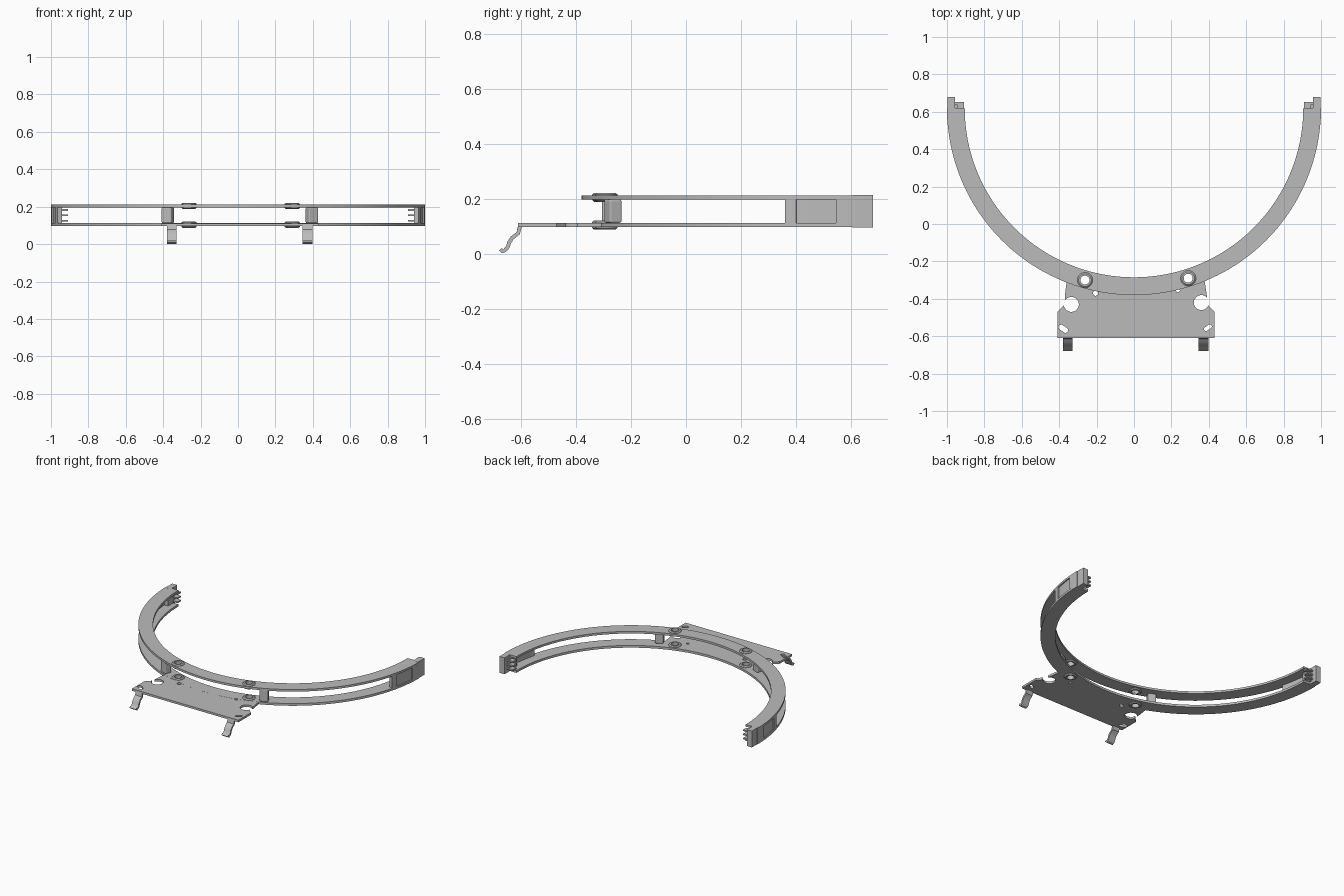
import bpy, bmesh, math
from mathutils import Matrix, Vector

if "Cube" in bpy.data.objects:
    bpy.data.objects.remove(bpy.data.objects["Cube"])

grey = bpy.data.materials.new("plain grey")
grey.use_nodes = True
tone = (0.5, 0.5, 0.5, 1)
grey.diffuse_color = tone
grey.node_tree.nodes["Principled BSDF"].inputs["Base Color"].default_value = tone

CY = 0.62                    # centre of the big arc
LOW, HIGH = (0.096, 0.112), (0.197, 0.212)
OUTER, INNER = 1.0, 0.905


def finish(name, bm):
    bmesh.ops.recalc_face_normals(bm, faces=bm.faces)
    me = bpy.data.meshes.new(name)
    bm.to_mesh(me)
    bm.free()
    me.materials.append(grey)
    ob = bpy.data.objects.new(name, me)
    bpy.context.collection.objects.link(ob)
    return ob


def smooth(ob):
    bpy.ops.object.select_all(action='DESELECT')
    ob.select_set(True)
    bpy.context.view_layer.objects.active = ob
    bpy.ops.object.shade_smooth_by_angle(angle=math.radians(30))


def sweep(name, sections, closed=False):
    """Bridge a row of equal cross-sections into a solid."""
    bm = bmesh.new()
    rows = [[bm.verts.new(p) for p in s] for s in sections]
    n = len(rows[0])
    for a, b in zip(rows, rows[1:] + rows[:1] if closed else rows[1:]):
        for i in range(n):
            j = (i + 1) % n
            bm.faces.new((a[i], a[j], b[j], b[i]))
    if not closed:
        bm.faces.new(rows[0])
        bm.faces.new(rows[-1])
    return finish(name, bm)


def arc_band(name, r0, r1, a0, a1, z, steps):
    sections = []
    for i in range(steps + 1):
        a = math.radians(a0 + (a1 - a0) * i / steps)
        c, s = math.cos(a), math.sin(a)
        sections.append([(r * c, CY + r * s, h) for r, h in
                         ((r0, z[0]), (r1, z[0]), (r1, z[1]), (r0, z[1]))])
    ob = sweep(name, sections)
    smooth(ob)
    return ob


def prism(name, outline, z):
    return sweep(name, [[(x, y, h) for x, y in outline] for h in z])


def box(name, x, y, z):
    return prism(name, [(x[0], y[0]), (x[1], y[0]), (x[1], y[1]), (x[0], y[1])], z)


def slot(x, y, r, half=0.0, turn=0.0):
    """Outline of a round or oblong hole."""
    pts = []
    for i in range(32):
        a = 2 * math.pi * (i + 0.5) / 32
        p = Vector((r * math.cos(a) + math.copysign(half, math.cos(a)), r * math.sin(a)))
        p.rotate(Matrix.Rotation(math.radians(turn), 2))
        pts.append((p.x + x, p.y + y))
    return pts


def cut(ob, outlines):
    for outline in outlines:
        cutter = prism("cutter", outline, (0, 0.3))
        cutter.hide_render = True
        mod = ob.modifiers.new("hole", 'BOOLEAN')
        mod.operation, mod.solver, mod.object = 'DIFFERENCE', 'EXACT', cutter
        dg = bpy.context.evaluated_depsgraph_get()
        me = bpy.data.meshes.new_from_object(ob.evaluated_get(dg))
        ob.modifiers.clear()
        ob.data = me
        bpy.data.objects.remove(cutter)
    smooth(ob)


# Two curved rails
eyelets = [(-0.262, -0.30), (0.29, -0.29)]
eye_holes = [slot(x, y, 0.024) for x, y in eyelets]
pin_holes = [slot(-0.205, -0.37, 0.014), slot(0.235, -0.355, 0.01)]
upper = arc_band("upper_rail", INNER, OUTER, 180, 360, HIGH, 96)
lower = arc_band("lower_rail", INNER, OUTER, 180, 360, LOW, 96)
cut(upper, eye_holes)
cut(lower, eye_holes + pin_holes)

# Mounting plate with open notches, slots and pin holes
base = prism("mounting_plate", [
    (-0.41, -0.61), (0.43, -0.61), (0.43, -0.47), (0.39, -0.43), (0.39, -0.385),
    (0.378, -0.308), (-0.36, -0.308), (-0.37, -0.385), (-0.37, -0.43), (-0.41, -0.47)],
    (LOW[0] + 0.0005, LOW[1] - 0.0005))
cut(base, eye_holes + pin_holes + [
    slot(-0.335, -0.43, 0.04), slot(0.36, -0.42, 0.04),
    slot(-0.378, -0.56, 0.014, 0.014, -35), slot(0.395, -0.555, 0.011, 0.012, 35)])

# Flanged eyelets in both rails
for x, y in eyelets:
    side = "left" if x > 0 else "right"
    for level, (z0, z1) in (("lower", LOW), ("upper", HIGH)):
        profile = [(0.024, z0 - 0.009), (0.034, z0 - 0.009), (0.041, z0 - 0.003),
                   (0.041, z0), (0.028, z0), (0.028, z1), (0.041, z1),
                   (0.041, z1 + 0.003), (0.034, z1 + 0.009), (0.024, z1 + 0.009)]
        turns = [2 * math.pi * i / 32 for i in range(32)]
        smooth(sweep(f"{level}_{side}_eyelet",
                     [[(x + r * math.cos(a), y + r * math.sin(a), z) for r, z in profile]
                      for a in turns], closed=True))

# Spacer posts between the rails
for side, x in (("right", -0.375), ("left", 0.395)):
    r = 0.97
    y = CY - math.sqrt(r * r - x * x)
    post = box(f"{side}_spacer_post", (-0.024, 0.024), (-0.028, 0.028), (LOW[1], HIGH[0]))
    post.location = (x, y, 0)
    post.rotation_euler.z = math.atan2(y - CY, x)
    bev = post.modifiers.new("rounded", 'BEVEL')
    bev.width, bev.segments = 0.007, 3

# Arm ends: outer wall with a sunken panel, end block and contact prongs
gap = (LOW[1], HIGH[0])
for side, s in (("left", 1), ("right", -1)):
    def ang(a):
        return -a if s > 0 else 180 + a
    arc_band(f"{side}_wall_front", 0.975, OUTER, ang(15.1), ang(12.7), gap, 4)
    arc_band(f"{side}_wall_panel", 0.975, 0.992, ang(12.7), ang(4.3), gap, 8)
    arc_band(f"{side}_wall_back", 0.975, OUTER, ang(4.3), ang(0), gap, 5)
    box(f"{side}_end_block", sorted((s * 0.956, s * 0.996)), (0.605, 0.68),
        (LOW[0] - 0.0005, HIGH[1] + 0.0005))
    for i, z in enumerate((0.125, 0.154, 0.183)):
        box(f"{side}_prong_{i + 1}", sorted((s * 0.908, s * 0.957)), (0.615, 0.652),
            (z - 0.005, z + 0.005))
    box(f"{side}_prong_carrier", sorted((s * 0.943, s * 0.976)), (0.56, 0.64), gap)

# Bent spring hooks at the front edge
path = [Vector(p) for p in ((-0.603, 0.104), (-0.61, 0.074), (-0.632, 0.057), (-0.643, 0.04),
                            (-0.648, 0.024), (-0.658, 0.012), (-0.667, 0.008), (-0.675, 0.016))]
for side, x0 in (("right", -0.38), ("left", 0.345)):
    sections = []
    for i, p in enumerate(path):
        t = (path[min(i + 1, len(path) - 1)] - path[max(i - 1, 0)]).normalized()
        n = Vector((-t.y, t.x)) * 0.007
        sections.append([(x, q.x, q.y) for x, q in
                         ((x0, p - n), (x0 + 0.052, p - n), (x0 + 0.052, p + n), (x0, p + n))])
    smooth(sweep(f"{side}_spring_hook", sections))
